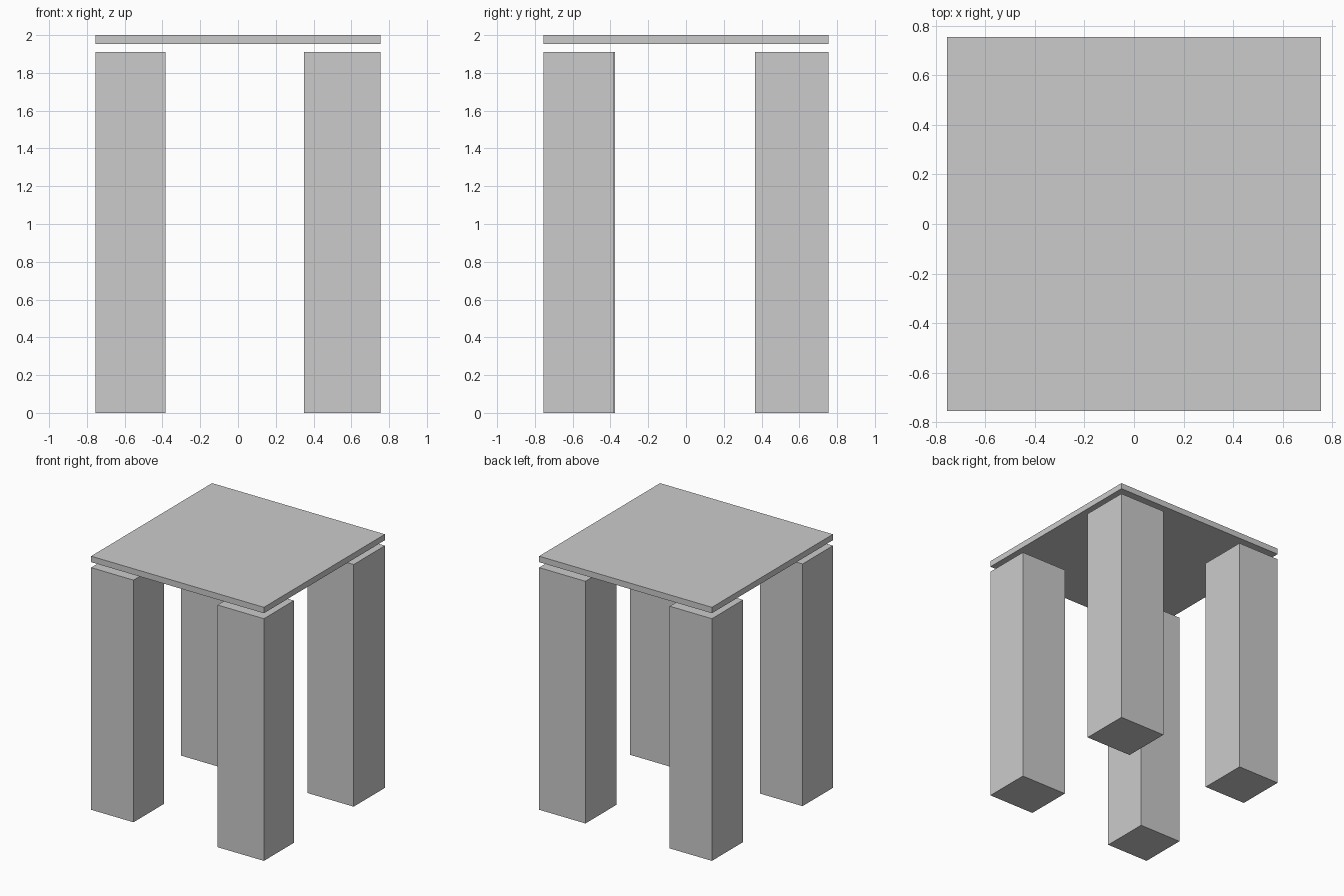
import bpy

if "Cube" in bpy.data.objects:
    bpy.data.objects.remove(bpy.data.objects["Cube"])

HALF = 0.754      # half width of the table
LEG_TOP = 1.91


def box(name, x0, x1, y0, y1, z0, z1):
    bpy.ops.mesh.primitive_cube_add(
        size=1, location=((x0 + x1) / 2, (y0 + y1) / 2, (z0 + z1) / 2))
    ob = bpy.context.object
    ob.name = name
    ob.scale = (x1 - x0, y1 - y0, z1 - z0)
    bpy.ops.object.transform_apply(location=False, rotation=False, scale=True)
    return ob


# Thin square top, floating just above the legs
box("table_top", -HALF, HALF, -HALF, HALF, 1.953, 2.0)

# Four thick legs, flush with the outer corners: side, end, x size, y size
legs = {
    "front_left_leg": (-1, -1, 0.370, 0.378),
    "front_right_leg": (1, -1, 0.405, 0.374),
    "back_left_leg": (-1, 1, 0.368, 0.389),
    "back_right_leg": (1, 1, 0.405, 0.389),
}
for name, (sx, sy, w, d) in legs.items():
    xs = sorted((sx * HALF, sx * (HALF - w)))
    ys = sorted((sy * HALF, sy * (HALF - d)))
    box(name, *xs, *ys, 0, LEG_TOP)
